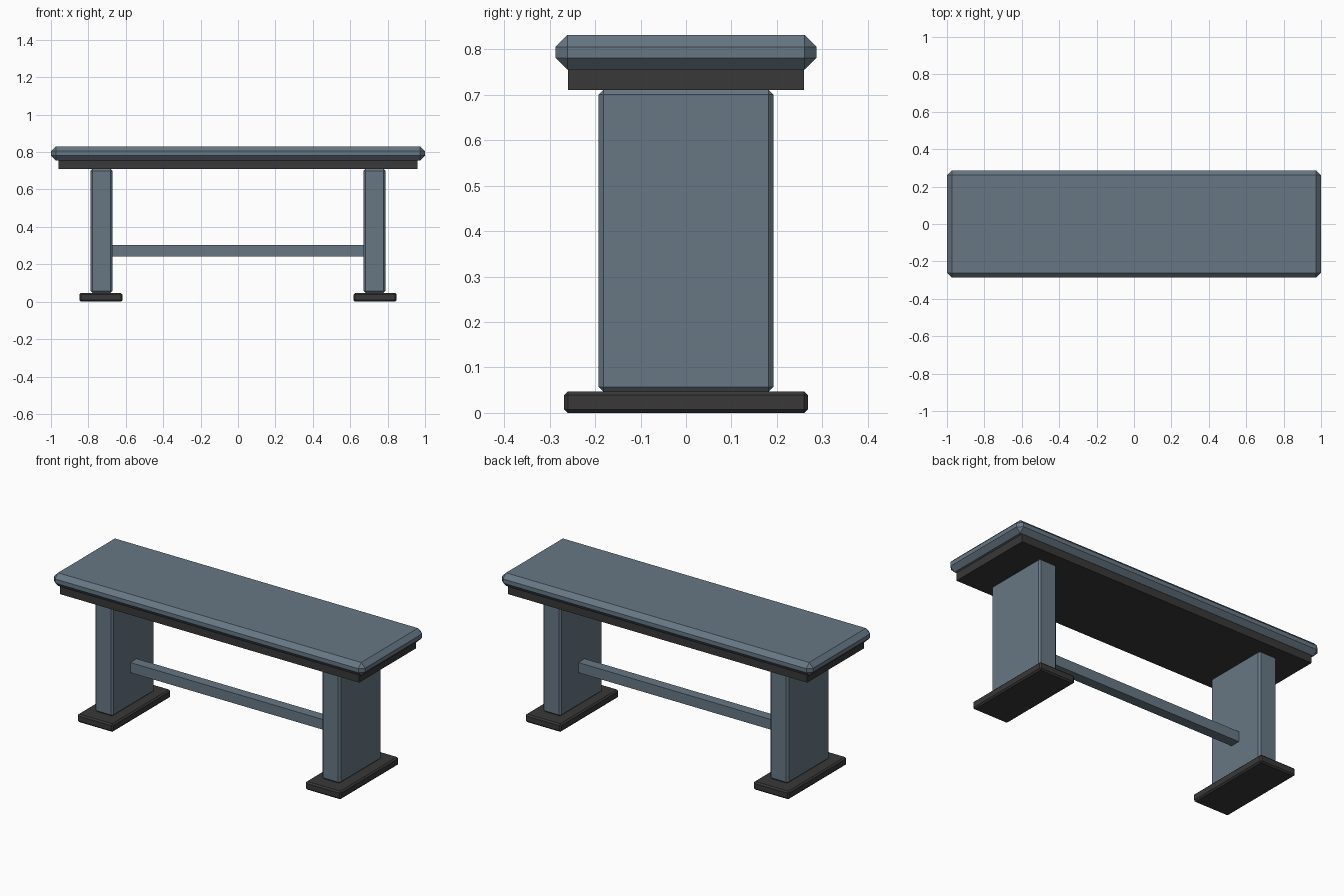
import bpy

cube = bpy.data.objects.get("Cube")
if cube:
    bpy.data.objects.remove(cube, do_unlink=True)


def material(name, rgb):
    mat = bpy.data.materials.new(name)
    mat.use_nodes = True
    colour = (*rgb, 1)
    mat.diffuse_color = colour
    mat.node_tree.nodes["Principled BSDF"].inputs["Base Color"].default_value = colour
    return mat


slate = material("slate_blue", (0.135, 0.185, 0.23))
charcoal = material("charcoal", (0.04, 0.04, 0.04))


def box(name, x, z, half_depth, mat, chamfer=0):
    """Box from x and z ranges, centred on y, with flat chamfered edges."""
    bpy.ops.mesh.primitive_cube_add(size=1)
    obj = bpy.context.object
    obj.name = name
    obj.location = ((x[0] + x[1]) / 2, 0, (z[0] + z[1]) / 2)
    obj.scale = (x[1] - x[0], 2 * half_depth, z[1] - z[0])
    bpy.ops.object.transform_apply(location=False, rotation=False, scale=True)
    obj.data.materials.append(mat)
    if chamfer:
        bevel = obj.modifiers.new("chamfer", "BEVEL")
        bevel.width = chamfer
        bevel.segments = 1
    return obj


# Seat and the frame below it
box("seat", (-1, 1), (0.755, 0.831), 0.287, slate, 0.026)
box("seat_frame", (-0.961, 0.961), (0.71, 0.756), 0.26, charcoal)

# Panel legs on flat feet, one at each end
for side, s in (("left", 1), ("right", -1)):
    box(side + "_leg", sorted((s * 0.672, s * 0.788)), (0.047, 0.71), 0.192, slate, 0.01)
    box(side + "_foot", sorted((s * 0.618, s * 0.847)), (0, 0.047), 0.268, charcoal, 0.008)

# Rail joining the legs
box("stretcher_rail", (-0.675, 0.675), (0.243, 0.302), 0.029, slate)
